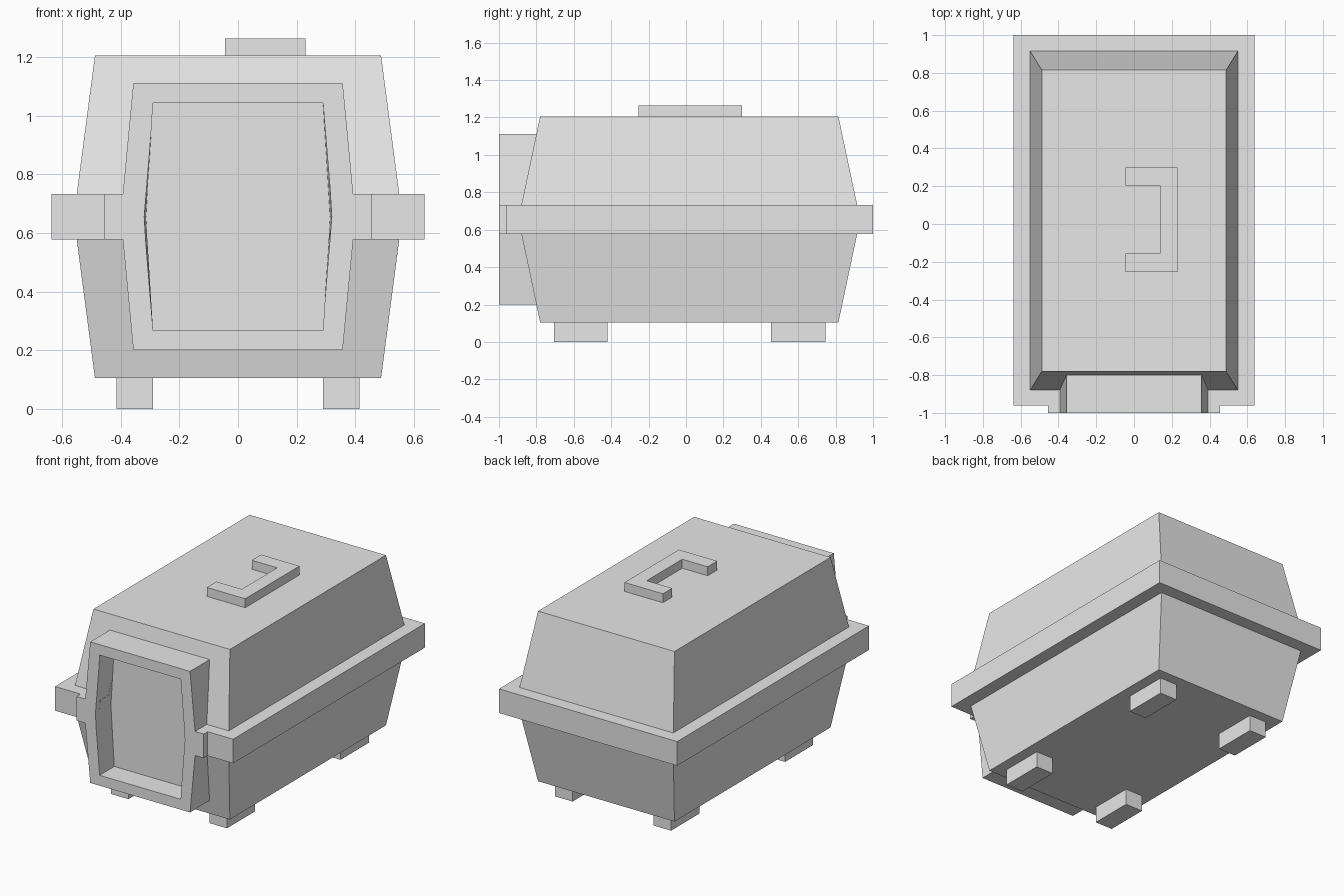
import bpy
import bmesh

if "Cube" in bpy.data.objects:
    bpy.data.objects.remove(bpy.data.objects["Cube"])

# Single plain plastic colour
grey = bpy.data.materials.new("light_grey_plastic")
grey.use_nodes = True
grey.diffuse_color = (0.8, 0.8, 0.8, 1)
grey.node_tree.nodes["Principled BSDF"].inputs["Base Color"].default_value = (0.8, 0.8, 0.8, 1)


def loft(name, start, end):
    """Closed flat-sided solid between two matching loops of points."""
    bm = bmesh.new()
    a = [bm.verts.new(p) for p in start]
    b = [bm.verts.new(p) for p in end]
    bm.faces.new(a)
    bm.faces.new(b)
    for i in range(len(a)):
        j = (i + 1) % len(a)
        bm.faces.new((a[i], a[j], b[j], b[i]))
    bmesh.ops.recalc_face_normals(bm, faces=bm.faces)
    mesh = bpy.data.meshes.new(name)
    bm.to_mesh(mesh)
    bm.free()
    mesh.materials.append(grey)
    obj = bpy.data.objects.new(name, mesh)
    bpy.context.collection.objects.link(obj)
    return obj


def rect(x0, x1, y0, y1, z):
    return [(x0, y0, z), (x1, y0, z), (x1, y1, z), (x0, y1, z)]


def box(name, x0, x1, y0, y1, z0, z1):
    return loft(name, rect(x0, x1, y0, y1, z0), rect(x0, x1, y0, y1, z1))


def mirrored(half, y):
    """Upright loop at depth y from the (x, z) points of its +x half."""
    pts = half + [(-x, z) for x, z in reversed(half)]
    return [(x, y, z) for x, z in pts]


RIM_LOW, RIM_HIGH = 0.577, 0.733

# Tapered shells above and below the rim
wide = (-0.55, 0.55, -0.88, 0.915)
narrow = (-0.488, 0.488, -0.78, 0.815)
upper = loft("upper_shell", rect(*wide, RIM_HIGH), rect(*narrow, 1.205))
lower = loft("lower_shell", rect(*wide, RIM_LOW), rect(*narrow, 0.105))

# Rim where the shells meet
rim = box("rim", -0.637, 0.637, -0.96, 1.0, RIM_LOW, RIM_HIGH)

# Door frame with side tabs that lap over the rim
outline = [(0.357, 0.2), (0.393, RIM_LOW), (0.455, RIM_LOW),
           (0.455, RIM_HIGH), (0.393, RIM_HIGH), (0.357, 1.112)]
frame = loft("door_frame", mirrored(outline, -1.0), mirrored(outline, -0.72))

# Recessed doorway cut through everything behind the frame
def doorway(mid, y):
    return mirrored([(0.29, 0.267), (mid, 0.655), (0.29, 1.044)], y)


cutter = loft("doorway_cutter", doorway(0.322, -1.05), doorway(0.314, -0.85))
cutter.hide_render = True
for obj in (upper, lower, rim, frame):
    mod = obj.modifiers.new("doorway", "BOOLEAN")
    mod.operation = "DIFFERENCE"
    mod.solver = "EXACT"
    mod.object = cutter
    bpy.context.view_layer.objects.active = obj
    bpy.ops.object.modifier_apply(modifier=mod.name)
bpy.data.objects.remove(cutter)

# Carry handle, a flat bracket on the roof
bracket = [(-0.045, -0.255), (0.23, -0.255), (0.23, 0.3), (-0.045, 0.3),
           (-0.045, 0.205), (0.137, 0.205), (0.137, -0.157), (-0.045, -0.157)]
loft("handle", [(x, y, 1.2) for x, y in bracket], [(x, y, 1.263) for x, y in bracket])

# Four feet
for side, s in (("left", 1), ("right", -1)):
    for end, y0, y1 in (("front", -0.705, -0.42), ("back", 0.455, 0.745)):
        xs = sorted((s * 0.29, s * 0.415))
        box(f"{end}_{side}_foot", *xs, y0, y1, 0, 0.11)
